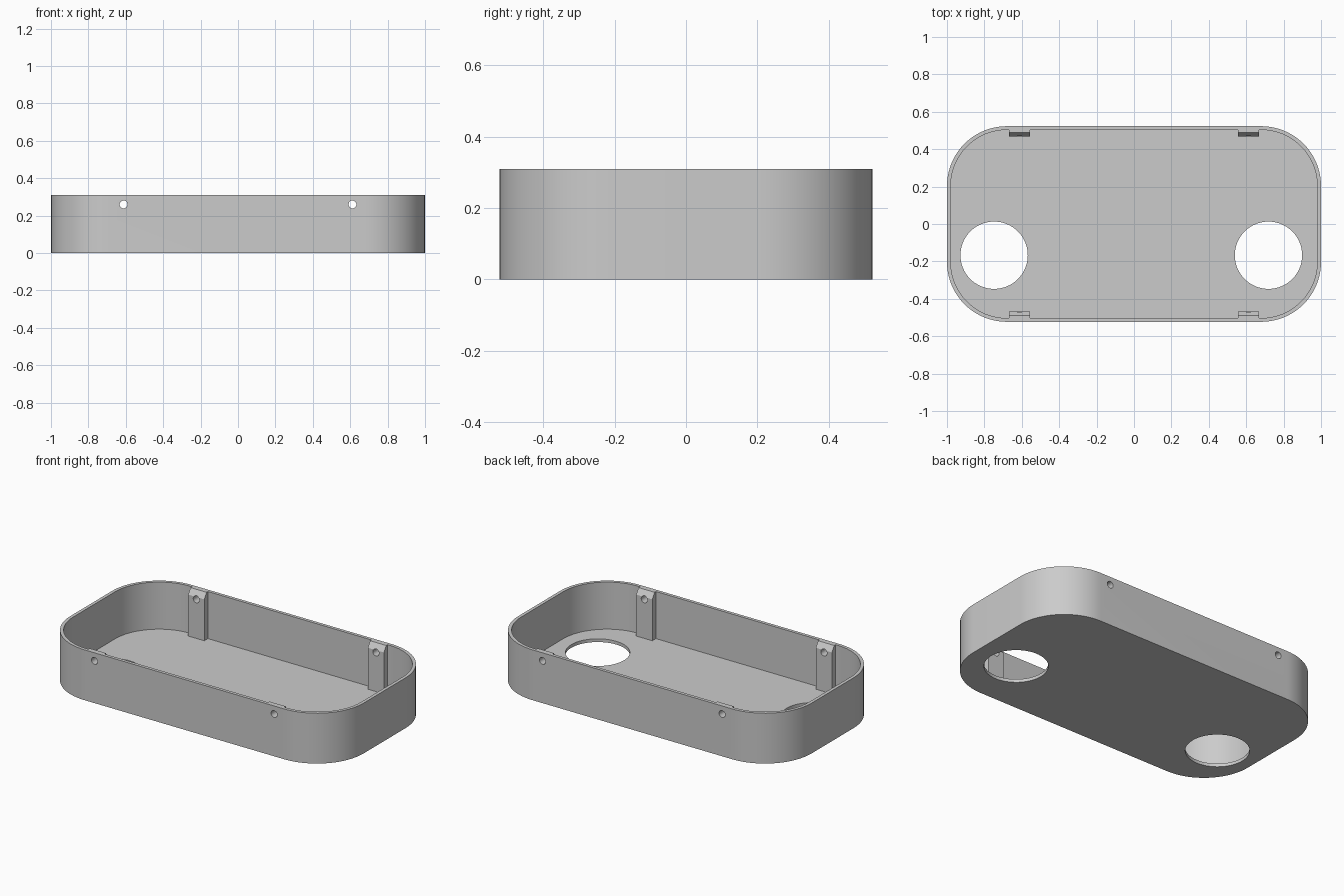
import bpy, bmesh
from math import sin, cos, pi
from mathutils import Vector

if "Cube" in bpy.data.objects:
    bpy.data.objects.remove(bpy.data.objects["Cube"])

HALF_X, HALF_Y, HEIGHT = 1.0, 0.523, 0.31
RADIUS, WALL, FLOOR = 0.32, 0.02, 0.02
POST_X, POST_W = 0.612, 0.11

grey = bpy.data.materials.new("plain grey")
grey.use_nodes = True
grey.diffuse_color = (0.6, 0.6, 0.6, 1)
grey.node_tree.nodes["Principled BSDF"].inputs["Base Color"].default_value = (0.6, 0.6, 0.6, 1)


def prism(name, points, offset):
    """Extrude a closed outline along an offset vector."""
    bm = bmesh.new()
    face = bm.faces.new([bm.verts.new(p) for p in points])
    new = bmesh.ops.extrude_face_region(bm, geom=[face])["geom"]
    bmesh.ops.translate(bm, vec=Vector(offset),
                        verts=[v for v in new if isinstance(v, bmesh.types.BMVert)])
    bmesh.ops.recalc_face_normals(bm, faces=bm.faces)
    mesh = bpy.data.meshes.new(name)
    bm.to_mesh(mesh)
    bm.free()
    mesh.materials.append(grey)
    obj = bpy.data.objects.new(name, mesh)
    bpy.context.collection.objects.link(obj)
    return obj


def rounded_outline(inset, z, steps=20):
    r, pts = RADIUS - inset, []
    for i, (sx, sy) in enumerate([(1, 1), (-1, 1), (-1, -1), (1, -1)]):
        for k in range(steps + 1):
            a = (i + k / steps) * pi / 2
            pts.append((sx * (HALF_X - RADIUS) + r * cos(a),
                        sy * (HALF_Y - RADIUS) + r * sin(a), z))
    return pts


def combine(target, tool, operation):
    """Apply a boolean with a temporary tool, then discard the tool."""
    tool.hide_render = True
    mod = target.modifiers.new("boolean", "BOOLEAN")
    mod.operation, mod.solver, mod.object = operation, "EXACT", tool
    bpy.ops.object.select_all(action="DESELECT")
    bpy.context.view_layer.objects.active = target
    target.select_set(True)
    bpy.ops.object.modifier_apply(modifier=mod.name)
    bpy.data.objects.remove(tool)


# Tray shell with hollow interior
tray = prism("tray", rounded_outline(0, 0), (0, 0, HEIGHT))
combine(tray, prism("cavity_cutter", rounded_outline(WALL, FLOOR), (0, 0, 1)), "DIFFERENCE")

# Four screw posts with bevelled tops against the long walls
for side in (-1, 1):
    profile = [(HALF_Y - WALL / 2, FLOOR / 2), (0.468, FLOOR / 2), (0.468, HEIGHT - 0.035),
               (0.49, HEIGHT), (HALF_Y - WALL / 2, HEIGHT)]
    for x in (-POST_X, POST_X):
        pts = [(x - POST_W / 2, side * y, z) for y, z in profile]
        combine(tray, prism("screw_post", pts, (POST_W, 0, 0)), "UNION")

# Screw holes through the walls and posts
turns = [2 * pi * k / 24 for k in range(24)]
for x in (-POST_X, POST_X):
    pts = [(x + 0.021 * cos(a), -1, 0.26 + 0.021 * sin(a)) for a in turns]
    combine(tray, prism("screw_cutter", pts, (0, 2, 0)), "DIFFERENCE")

# Two large round openings in the floor
turns = [2 * pi * k / 64 for k in range(64)]
for x in (-0.748, 0.719):
    pts = [(x + 0.18 * cos(a), -0.167 + 0.18 * sin(a), -0.1) for a in turns]
    combine(tray, prism("floor_cutter", pts, (0, 0, 0.2)), "DIFFERENCE")

bpy.ops.object.shade_smooth_by_angle()
